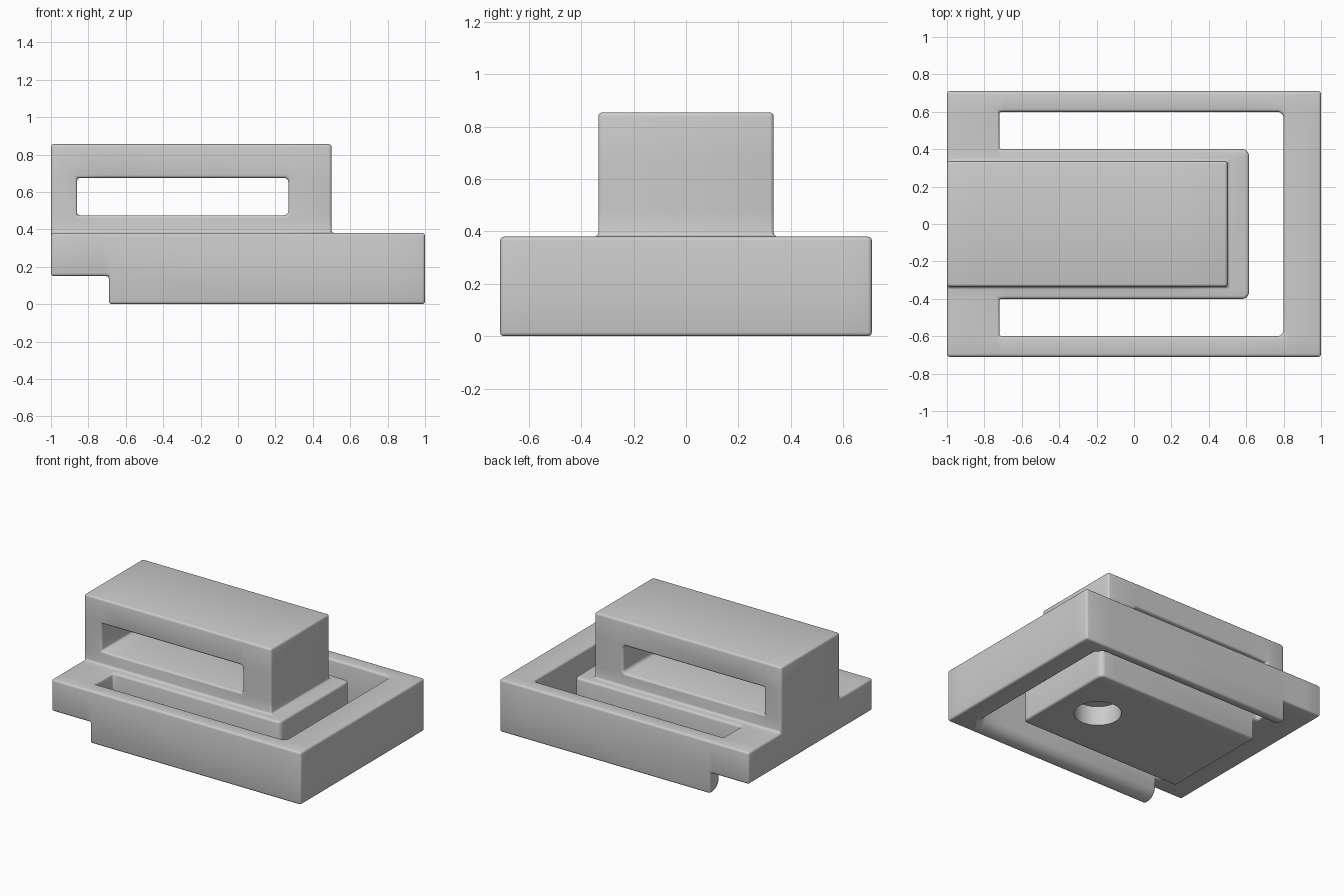
import bpy, bmesh, math
from mathutils import Matrix
from itertools import product

cube = bpy.data.objects.get("Cube")
if cube:
    bpy.data.objects.remove(cube, do_unlink=True)

grey = bpy.data.materials.new("plain grey")
grey.use_nodes = True
grey.diffuse_color = (0.6, 0.6, 0.6, 1)
grey.node_tree.nodes["Principled BSDF"].inputs["Base Color"].default_value = grey.diffuse_color

# Planes where the block changes shape
XS = [-1, -0.86, -0.72, -0.69, 0.27, 0.5, 0.615, 0.8, 1]
YS = [-0.71, -0.6, -0.4, -0.335, 0.335, 0.4, 0.6, 0.71]
ZS = [0, 0.15, 0.38, 0.475, 0.675, 0.855]


def is_solid(x, y, z):
    y = abs(y)
    if z < 0.38:
        # Base with a stepped end and a U-shaped slot around the tongue
        if x < -0.69 and z < 0.15:
            return False
        in_opening = -0.72 < x < 0.8 and y < 0.6
        in_tongue = x < 0.615 and y < 0.4
        return in_tongue or not in_opening
    # Grip block with a slot through it
    in_grip = x < 0.5 and y < 0.335
    in_slot = -0.86 < x < 0.27 and 0.475 < z < 0.675
    return in_grip and not in_slot


def filled(i, j, k):
    if not (0 <= i < len(XS) - 1 and 0 <= j < len(YS) - 1 and 0 <= k < len(ZS) - 1):
        return False
    return is_solid((XS[i] + XS[i + 1]) / 2, (YS[j] + YS[j + 1]) / 2, (ZS[k] + ZS[k + 1]) / 2)


# Skin of the solid cells
bm = bmesh.new()
corners = {}


def corner(idx):
    if idx not in corners:
        corners[idx] = bm.verts.new((XS[idx[0]], YS[idx[1]], ZS[idx[2]]))
    return corners[idx]


for cell in product(range(len(XS) - 1), range(len(YS) - 1), range(len(ZS) - 1)):
    if not filled(*cell):
        continue
    for axis, side in product(range(3), (0, 1)):
        beside = list(cell)
        beside[axis] += 2 * side - 1
        if filled(*beside):
            continue
        u, v = (axis + 1) % 3, (axis + 2) % 3
        loop = []
        for du, dv in ((0, 0), (1, 0), (1, 1), (0, 1)):
            idx = list(cell)
            idx[axis] += side
            idx[u] += du
            idx[v] += dv
            loop.append(corner(tuple(idx)))
        bm.faces.new(loop if side else loop[::-1])
bmesh.ops.recalc_face_normals(bm, faces=bm.faces)


def near(a, b):
    return abs(a - b) < 0.001


def round_edges(rule, radius, segments):
    edges = []
    for e in bm.edges:
        if len(e.link_faces) == 2 and e.calc_face_angle(0) > 1:
            a, b = (v.co for v in e.verts)
            if rule((a + b) / 2, (b - a).normalized()):
                edges.append(e)
    bmesh.ops.bevel(bm, geom=edges, offset=radius, offset_type='OFFSET', segments=segments,
                    profile=0.5, affect='EDGES', clamp_overlap=False)


# Upright corners of the opening and tongue, then corners of the grip slot
round_edges(lambda m, d: abs(d.z) > 0.9 and (
    (near(m.x, 0.8) and near(abs(m.y), 0.6)) or (near(m.x, 0.615) and near(abs(m.y), 0.4))), 0.035, 4)
round_edges(lambda m, d: abs(d.y) > 0.9 and near(m.x, 0.27)
            and (near(m.z, 0.475) or near(m.z, 0.675)), 0.025, 4)
# Broad rounding on the inner underside of the rim
round_edges(lambda m, d: near(m.z, 0) and -0.68 < m.x < 0.81
            and (near(abs(m.y), 0.6) or m.x > 0.75) and abs(m.y) < 0.61, 0.08, 6)

mesh = bpy.data.meshes.new("slotted_block")
bm.to_mesh(mesh)
bm.free()
mesh.materials.append(grey)
block = bpy.data.objects.new("slotted_block", mesh)
bpy.context.collection.objects.link(block)

# Small rounding on all remaining edges
bevel = block.modifiers.new("soft_edges", 'BEVEL')
bevel.width = 0.015
bevel.segments = 3
bevel.limit_method = 'ANGLE'
bevel.angle_limit = math.radians(40)
bevel.use_clamp_overlap = False

# Round blind hole under the tongue
bm = bmesh.new()
bmesh.ops.create_cone(bm, cap_ends=True, segments=48, radius1=0.155, radius2=0.155, depth=0.28,
                      matrix=Matrix.Translation((0.31, 0, 0)))
hole_mesh = bpy.data.meshes.new("hole_cutter")
bm.to_mesh(hole_mesh)
bm.free()
hole_mesh.materials.append(grey)
cutter = bpy.data.objects.new("hole_cutter", hole_mesh)
bpy.context.collection.objects.link(cutter)
cut = block.modifiers.new("blind_hole", 'BOOLEAN')
cut.operation = 'DIFFERENCE'
cut.solver = 'EXACT'
cut.object = cutter

bpy.ops.object.select_all(action='DESELECT')
block.select_set(True)
bpy.context.view_layer.objects.active = block
for name in ("soft_edges", "blind_hole"):
    bpy.ops.object.modifier_apply(modifier=name)
bpy.data.objects.remove(cutter, do_unlink=True)
bpy.ops.object.shade_smooth_by_angle(angle=math.radians(35))
